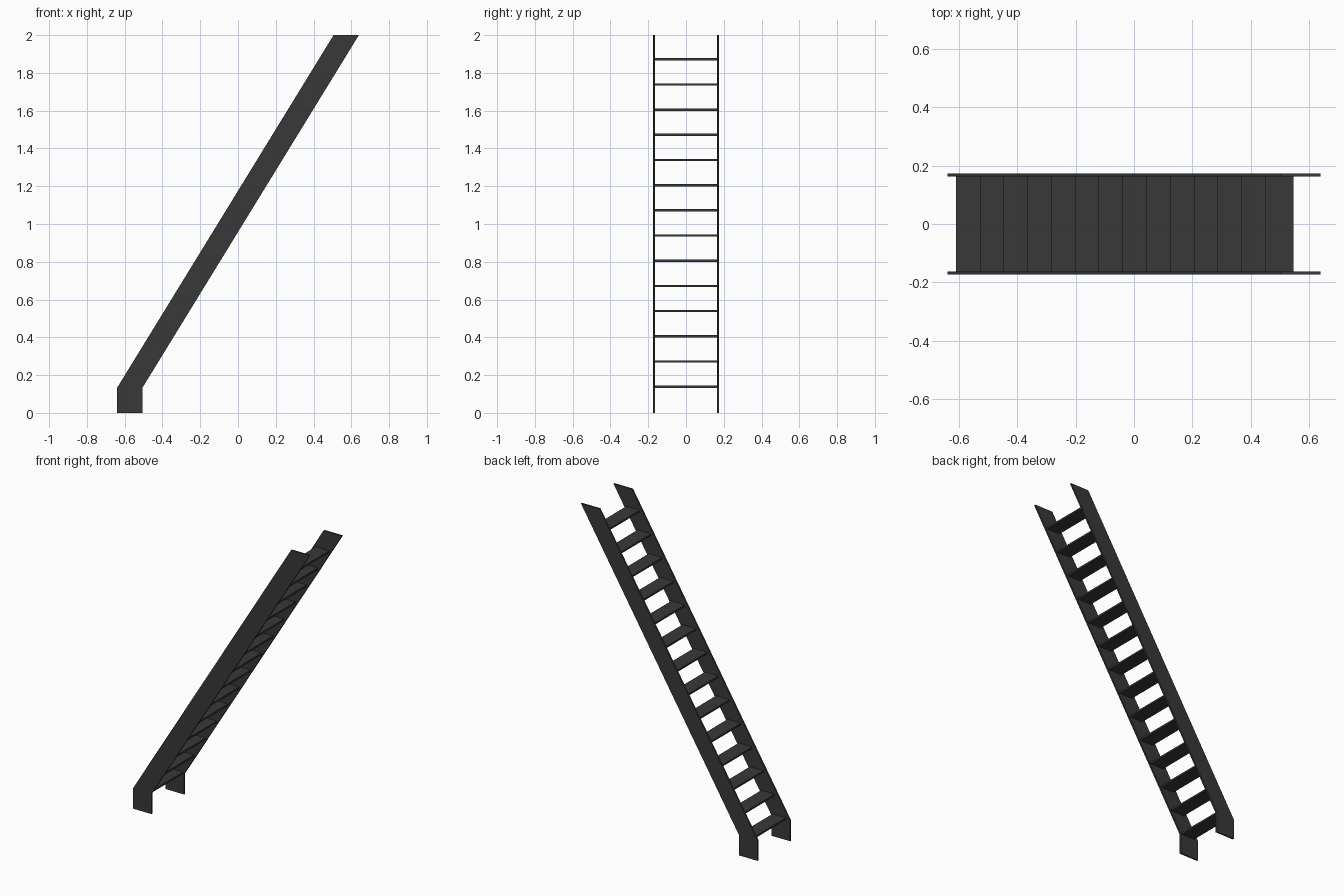
import bpy

if "Cube" in bpy.data.objects:
    bpy.data.objects.remove(bpy.data.objects["Cube"])


def prism(name, profile, y0, y1):
    """Extrude an x-z profile along y."""
    n = len(profile)
    verts = [(x, y, z) for y in (y0, y1) for x, z in profile]
    faces = [tuple(range(n)), tuple(range(2 * n - 1, n - 1, -1))]
    faces += [(i, i + n, (i + 1) % n + n, (i + 1) % n) for i in range(n)]
    mesh = bpy.data.meshes.new(name)
    mesh.from_pydata(verts, [], faces)
    obj = bpy.data.objects.new(name, mesh)
    bpy.context.collection.objects.link(obj)
    mat = bpy.data.materials.get("dark_metal")
    if mat is None:
        mat = bpy.data.materials.new("dark_metal")
        mat.diffuse_color = (0.04, 0.04, 0.04, 1)
        mat.use_nodes = True
        mat.node_tree.nodes["Principled BSDF"].inputs["Base Color"].default_value = mat.diffuse_color
    mesh.materials.append(mat)
    return obj


# Side stringers: vertical foot, then a slope cut level at the top
HALF_OUT, HALF_IN = 0.174, 0.163
stringer = [(-0.64, 0), (-0.506, 0), (-0.506, 0.133),
            (0.64, 2), (0.506, 2), (-0.64, 0.133)]
prism("stringer_front", stringer, -HALF_OUT, -HALF_IN)
prism("stringer_back", stringer, HALF_IN, HALF_OUT)

# Flat treads spanning between the stringers
RISE, RUN = 0.1333, 0.0815
DEPTH, THICK = 0.097, 0.012
for i in range(14):
    x, z = -0.61 + i * RUN, 0.133 + i * RISE
    tread = [(x, z), (x + DEPTH, z), (x + DEPTH, z + THICK), (x, z + THICK)]
    prism(f"tread_{i + 1}", tread, -HALF_IN, HALF_IN)
